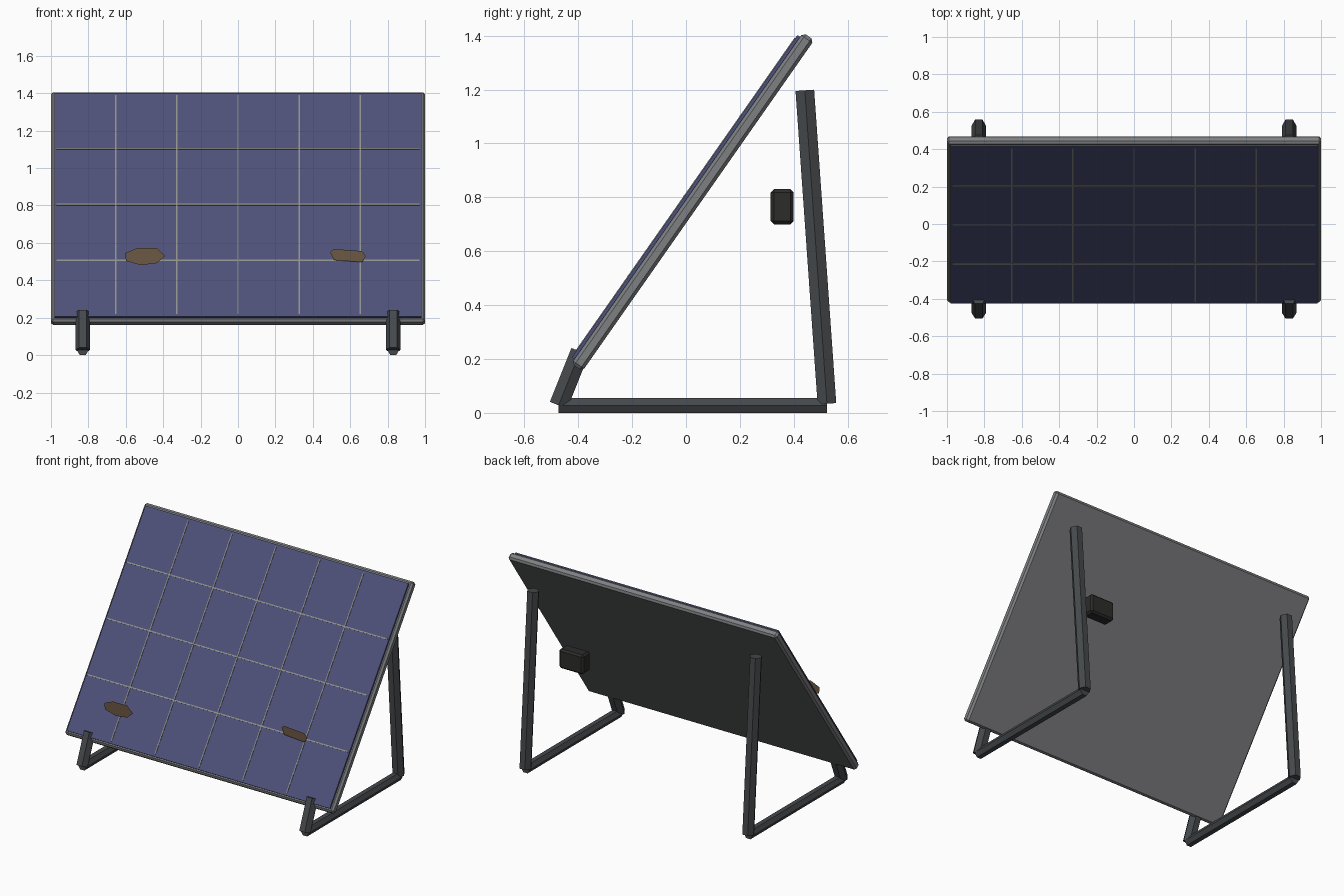
import bpy, bmesh, math
from mathutils import Matrix, Vector

if "Cube" in bpy.data.objects:
    bpy.data.objects.remove(bpy.data.objects["Cube"])


def material(name, rgb):
    m = bpy.data.materials.new(name)
    m.diffuse_color = (*rgb, 1.0)
    m.use_nodes = True
    m.node_tree.nodes["Principled BSDF"].inputs["Base Color"].default_value = m.diffuse_color
    return m


FRAME = material("aluminium grey", (0.21, 0.215, 0.225))
CELL = material("cell blue", (0.075, 0.083, 0.19))
LINE = material("grid line grey", (0.28, 0.28, 0.26))
STEEL = material("dark steel", (0.06, 0.066, 0.072))
BLACK = material("box black", (0.025, 0.025, 0.024))
BROWN = material("dry leaf brown", (0.15, 0.098, 0.058))


def finish(bm, name, mat):
    bmesh.ops.recalc_face_normals(bm, faces=bm.faces)
    me = bpy.data.meshes.new(name)
    bm.to_mesh(me)
    bm.free()
    me.materials.append(mat)
    ob = bpy.data.objects.new(name, me)
    bpy.context.collection.objects.link(ob)
    return ob


def add_box(bm, centre, size):
    bmesh.ops.create_cube(bm, size=1.0, matrix=Matrix.Translation(centre) @ Matrix.Diagonal((*size, 1.0)))


def box(name, centre, size, mat, bevel=0.0, place=None):
    bm = bmesh.new()
    add_box(bm, centre, size)
    if bevel:
        bmesh.ops.bevel(bm, geom=bm.edges[:], offset=bevel, segments=1, affect='EDGES')
    ob = finish(bm, name, mat)
    if place:
        ob.matrix_world = place
    return ob


def hex_bar(name, x, start, end, radius):
    """Six-sided bar between two (y, z) points, with a corner facing sideways."""
    a, b = Vector((x, *start)), Vector((x, *end))
    side = Vector((1, 0, 0))
    up = (b - a).normalized().cross(side)
    bm = bmesh.new()
    rings = []
    for p in (a, b):
        angles = [math.radians(60 * i) for i in range(6)]
        rings.append([bm.verts.new(p + radius * (math.cos(t) * side + math.sin(t) * up)) for t in angles])
    for i in range(6):
        j = (i + 1) % 6
        bm.faces.new((rings[0][i], rings[0][j], rings[1][j], rings[1][i]))
    bm.faces.new(rings[0])
    bm.faces.new(rings[1])
    return finish(bm, name, STEEL)


# Tilted panel: local x = width, y = up the slope, z = out of the front
tilt = Matrix.Translation((0, 0.025, 0.783)) @ Matrix.Rotation(math.radians(55), 4, 'X')
box("panel_frame", (0, 0, 0), (2.0, 1.5, 0.05), FRAME, 0.012, tilt)
box("cell_sheet", (0, 0, 0.030), (1.96, 1.46, 0.014), CELL, 0, tilt)

# Raised lines dividing the sheet into 6 x 4 cells
bm = bmesh.new()
for i in range(1, 6):
    add_box(bm, (-0.98 + 1.96 * i / 6, 0, 0.037), (0.008, 1.43, 0.006))
for i in range(1, 4):
    add_box(bm, (0, -0.73 + 1.46 * i / 4, 0.037), (1.94, 0.008, 0.007))
finish(bm, "cell_grid_lines", LINE).matrix_world = tilt

# Stand: front leg, foot bar and rear leg on each side
for label, x in (("left", -0.83), ("right", 0.83)):
    hex_bar("front_leg_" + label, x, (-0.473, 0.028), (-0.393, 0.228), 0.04)
    hex_bar("foot_bar_" + label, x, (-0.473, 0.028), (0.523, 0.028), 0.032)
    hex_bar("rear_leg_" + label, x, (0.523, 0.034), (0.441, 1.197), 0.04)

# Junction box behind the panel
box("junction_box", (0.58, 0.357, 0.765), (0.18, 0.085, 0.13), BLACK, 0.012)

# Flat upright dry leaves in front of the panel
leaves = {
    "dry_leaf_left": (-0.56, [(-0.604, 0.545), (-0.54, 0.572), (-0.433, 0.572), (-0.39, 0.53),
                              (-0.433, 0.492), (-0.519, 0.481), (-0.599, 0.503)]),
    "dry_leaf_right": (-0.24, [(0.492, 0.551), (0.513, 0.567), (0.663, 0.556), (0.684, 0.529),
                               (0.663, 0.497), (0.513, 0.508)]),
}
for name, (y, outline) in leaves.items():
    bm = bmesh.new()
    face = bm.faces.new([bm.verts.new((x, y, z)) for x, z in reversed(outline)])
    face.normal_update()
    ob = finish(bm, name, BROWN)
    if ob.data.polygons[0].normal.y > 0:
        ob.data.flip_normals()
